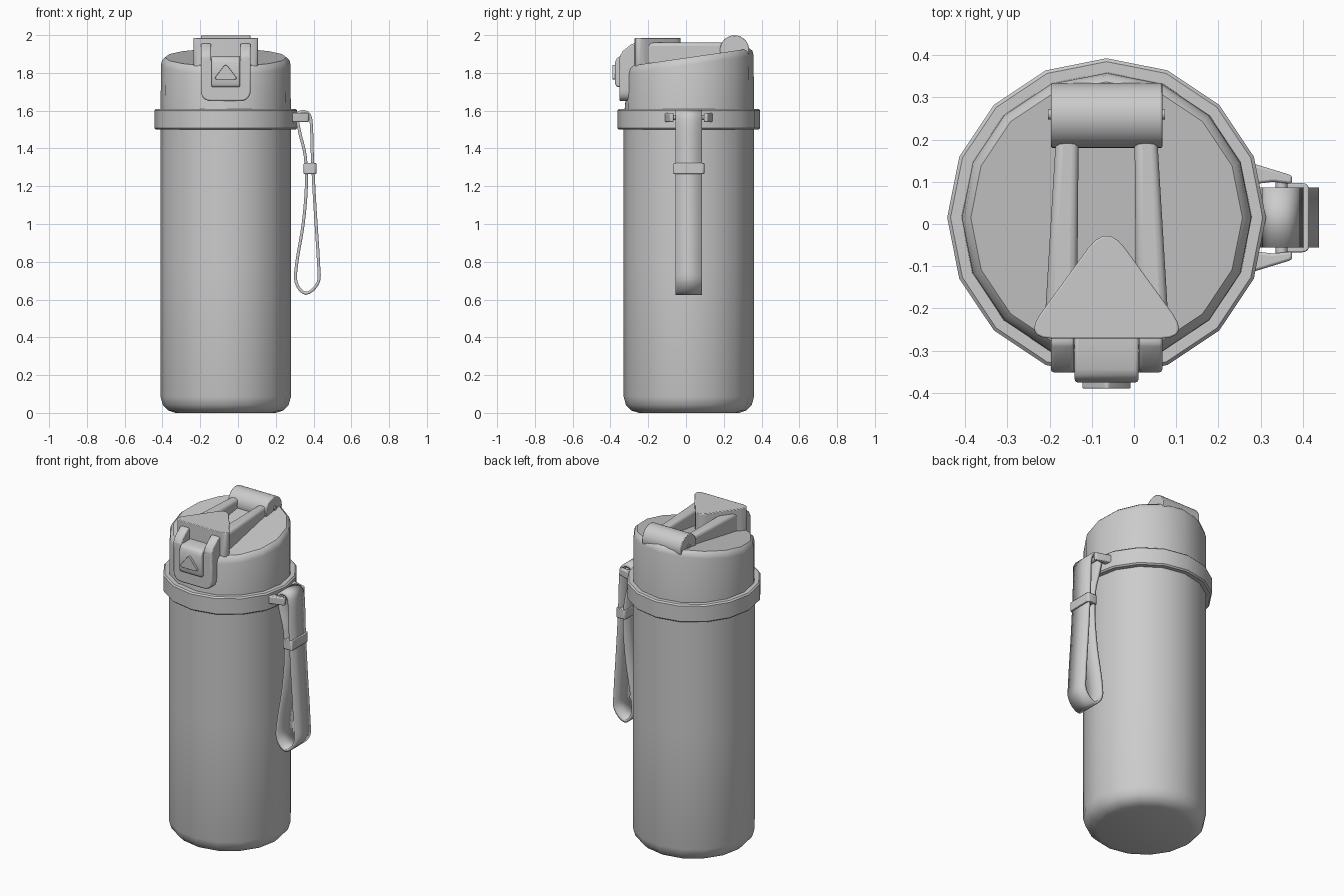
import bpy, bmesh, math
from mathutils import Vector

if "Cube" in bpy.data.objects:
    bpy.data.objects.remove(bpy.data.objects["Cube"])

CX, CY, SIDES = -0.065, 0.015, 16

grey = bpy.data.materials.new("plain grey")
grey.use_nodes = True
grey.diffuse_color = (0.6, 0.6, 0.6, 1)
grey.node_tree.nodes["Principled BSDF"].inputs["Base Color"].default_value = (0.6, 0.6, 0.6, 1)


def finish(name, bm, bevel=0, segments=2, angle=40):
    bmesh.ops.recalc_face_normals(bm, faces=bm.faces)
    mesh = bpy.data.meshes.new(name)
    bm.to_mesh(mesh)
    bm.free()
    mesh.materials.append(grey)
    obj = bpy.data.objects.new(name, mesh)
    bpy.context.collection.objects.link(obj)
    if bevel:
        mod = obj.modifiers.new("soft edges", "BEVEL")
        mod.width, mod.segments, mod.limit_method = bevel, segments, "ANGLE"
    bpy.ops.object.select_all(action="DESELECT")
    obj.select_set(True)
    bpy.context.view_layer.objects.active = obj
    bpy.ops.object.shade_smooth_by_angle(angle=math.radians(angle))
    return obj


def rounded(points, radius, steps=5):
    """Fillet every corner of a closed outline."""
    pts, out = [Vector(p) for p in points], []
    for i, p in enumerate(pts):
        a = p + (pts[i - 1] - p).normalized() * radius
        b = p + (pts[(i + 1) % len(pts)] - p).normalized() * radius
        for s in range(steps + 1):
            t = s / steps
            out.append(a * (1 - t) ** 2 + p * 2 * t * (1 - t) + b * t * t)
    return out


def prism(name, outline, axis, low, high, bevel=0, segments=2):
    """Extrude an outline along x, y or z."""
    place = {"x": lambda u, v, w: (w, u, v),
             "y": lambda u, v, w: (u, w, v),
             "z": lambda u, v, w: (u, v, w)}[axis]
    bm = bmesh.new()
    ends = [[bm.verts.new(place(u, v, w)) for u, v in outline] for w in (low, high)]
    bm.faces.new(ends[0])
    bm.faces.new(ends[1])
    n = len(outline)
    for i in range(n):
        j = (i + 1) % n
        bm.faces.new((ends[0][i], ends[0][j], ends[1][j], ends[1][i]))
    return finish(name, bm, bevel, segments)


def rect(u0, u1, v0, v1):
    return [(u0, v0), (u1, v0), (u1, v1), (u0, v1)]


def circle(u, v, r, n=20):
    return [(u + r * math.cos(math.tau * i / n), v + r * math.sin(math.tau * i / n)) for i in range(n)]


def lathe(name, profile, shape=None, closed=False):
    """Turn (radius, height) points round the bottle axis; shape may adjust each point."""
    bm = bmesh.new()
    rings = []
    for k, (r, z) in enumerate(profile):
        ring = []
        for x, y in circle(0, 0, r, SIDES):
            p = (CX + x, CY + y, z)
            ring.append(bm.verts.new(shape(k, *p) if shape else p))
        rings.append(ring)
    pairs = list(zip(rings, rings[1:]))
    if closed:
        pairs.append((rings[-1], rings[0]))
    else:
        bm.faces.new(rings[0])
        bm.faces.new(rings[-1])
    for a, b in pairs:
        for i in range(SIDES):
            j = (i + 1) % SIDES
            bm.faces.new((a[i], a[j], b[j], b[i]))
    return finish(name, bm)


# Bottle body with a rounded foot
lathe("body", [(0.265, 0), (0.305, 0.013), (0.333, 0.042), (0.345, 0.085),
               (0.345, 0.8), (0.345, 1.56)])

# Carry collar
lathe("collar", [(0.34, 1.5), (0.37, 1.5), (0.378, 1.508), (0.378, 1.602),
                 (0.37, 1.61), (0.34, 1.61)], closed=True)


# Lid with a sloping top and a flattened front for the latch
def slope(k, x, y, z):
    if k:
        y = max(y, -0.305 + 0.006 * (k - 1))
        z += 0.145 * (y - CY)
    return x, y, z


lathe("lid", [(0.345, 1.56), (0.343, 1.843), (0.337, 1.868), (0.322, 1.882)], slope)

# Hinge barrel and its pin
prism("hinge_barrel", circle(0.257, 1.922, 0.077, 32), "x", CX - 0.132, CX + 0.132, 0.004)
prism("hinge_pin", circle(0.26, 1.93, 0.012, 12), "x", CX - 0.139, CX + 0.139)

# Handle arms, mirrored about the bottle axis
for side, label in ((-1, "right"), (1, "left")):
    arm = [(CX + side * u, v) for u, v in ((0.066, 0.24), (0.118, 0.24), (0.146, -0.22), (0.07, -0.22))]
    prism(label + "_handle_arm", arm, "z", 1.84, 1.96, 0.018, 3)

# Triangular spout cover
cover = [(CX - 0.2, -0.272), (CX + 0.2, -0.272), (CX, 0.003)]
prism("spout_cover", rounded(cover, 0.075), "z", 1.83, 1.985, 0.004)

# Latch plate
plate = rounded(rect(CX - 0.132, CX + 0.132, 1.65, 1.96), 0.06)
plate = [(u, min(v, 1.87)) for u, v in plate if v < 1.75]
plate = sorted([p for p in plate if p[0] < CX], key=lambda p: -p[1]) + \
    sorted([p for p in plate if p[0] > CX], key=lambda p: p[1])
plate = [(CX - 0.132, 1.87)] + plate + [(CX + 0.132, 1.87)]
prism("latch_plate", plate, "y", -0.352, -0.295, 0.008)

# Latch prongs gripping the spout cover
prong = [(-0.35, 1.75), (-0.352, 1.885), (-0.335, 1.915), (-0.285, 1.955),
         (-0.25, 1.955), (-0.25, 1.85), (-0.3, 1.75)]
for side, label in ((-1, "right"), (1, "left")):
    a, b = sorted((CX + side * 0.077, CX + side * 0.132))
    prism(label + "_latch_prong", prong, "x", a, b, 0.007)

# Latch push button with raised triangle
button = [(-0.26, 1.89), (-0.345, 1.89), (-0.365, 1.88), (-0.376, 1.855),
          (-0.376, 1.745), (-0.368, 1.725), (-0.3, 1.725), (-0.26, 1.83)]
prism("latch_button", button, "x", CX - 0.076, CX + 0.076, 0.008)
arrow = [(CX - 0.065, 1.765), (CX + 0.065, 1.765), (CX, 1.85)]
prism("button_triangle", rounded(arrow, 0.02, 3), "y", -0.39, -0.37, 0.002)

# Strap lugs and pin on the collar
for side, label in ((-1, "front"), (1, "back")):
    lug = [(u, CY + side * v) for u, v in ((0.27, 0.078), (0.33, 0.085), (0.375, 0.08),
                                           (0.375, 0.1), (0.29, 0.126), (0.27, 0.128))]
    prism(label + "_strap_lug", lug, "z", 1.54, 1.587, 0.006)
prism("strap_pin", circle(0.35, 1.564, 0.014, 12), "y", CY - 0.09, CY + 0.09)

# Wrist strap: a smooth closed loop given thickness
loop = [(0.313, 1.57), (0.328, 1.48), (0.356, 1.36), (0.362, 1.2), (0.345, 1.0),
        (0.312, 0.8), (0.308, 0.69), (0.36, 0.633), (0.424, 0.69), (0.426, 0.8),
        (0.407, 1.1), (0.394, 1.35), (0.388, 1.53), (0.372, 1.585), (0.335, 1.594)]
path, n = [], len(loop)
for i in range(n):
    p0, p1, p2, p3 = (Vector(loop[(i + k) % n]) for k in (-1, 0, 1, 2))
    for s in range(4):
        t = s / 4
        path.append(p1 + 0.5 * t * (p2 - p0 + t * (2 * p0 - 5 * p1 + 4 * p2 - p3
                                                   + t * (3 * (p1 - p2) + p3 - p0))))
bm = bmesh.new()
edges = [[bm.verts.new((p.x, CY + w, p.y)) for p in path] for w in (-0.071, 0.071)]
for i in range(len(path)):
    j = (i + 1) % len(path)
    bm.faces.new((edges[0][i], edges[0][j], edges[1][j], edges[1][i]))
strap = finish("wrist_strap", bm)
solid = strap.modifiers.new("thickness", "SOLIDIFY")
solid.thickness, solid.offset = 0.016, 0

# Strap slider
prism("strap_slider", rounded(rect(0.348, 0.415, CY - 0.082, CY + 0.082), 0.015, 3),
      "z", 1.265, 1.322, 0.006)
